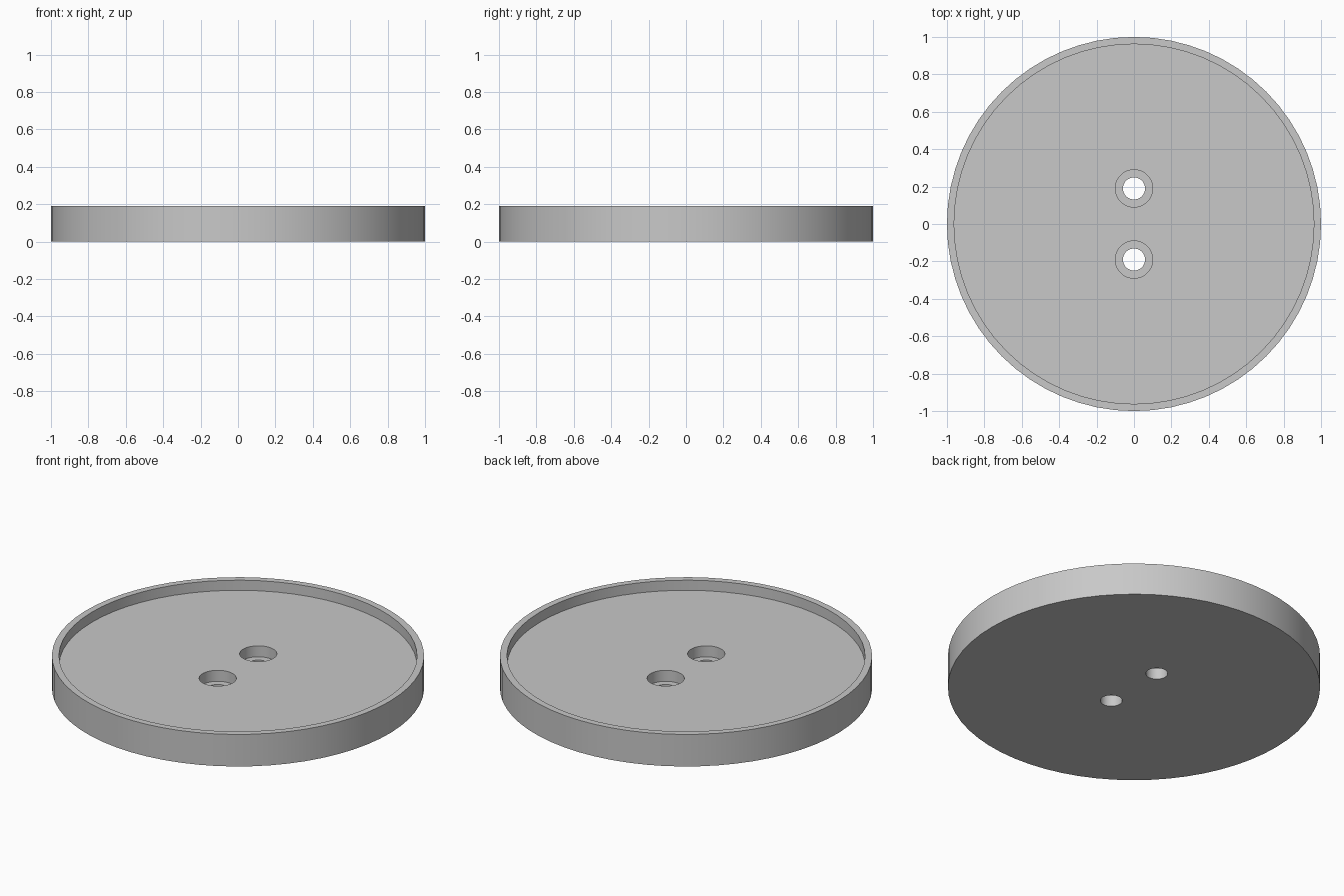
import bpy, bmesh, math

default = bpy.data.objects.get("Cube")
if default:
    bpy.data.objects.remove(default, do_unlink=True)

HEIGHT, FLOOR, SHELF = 0.19, 0.13, 0.065
HOLE_Y = 0.19

grey = bpy.data.materials.new("plain grey")
grey.use_nodes = True
colour = (0.58, 0.58, 0.58, 1)
grey.diffuse_color = colour
grey.node_tree.nodes["Principled BSDF"].inputs["Base Color"].default_value = colour


def lathe(name, profile, sides, y=0):
    """Turn an (r, z) profile around the z axis into a closed solid."""
    bm = bmesh.new()
    verts = [bm.verts.new((0, -r, z)) for r, z in profile]
    edges = [bm.edges.new(pair) for pair in zip(verts, verts[1:])]
    bmesh.ops.spin(bm, geom=verts + edges, cent=(0, 0, 0), axis=(0, 0, 1),
                   angle=math.tau, steps=sides, use_duplicate=False)
    bmesh.ops.remove_doubles(bm, verts=bm.verts, dist=0.0001)
    # Merge the flat fans into single faces
    bmesh.ops.dissolve_limit(bm, angle_limit=0.002, verts=bm.verts, edges=bm.edges)
    bmesh.ops.recalc_face_normals(bm, faces=bm.faces)
    mesh = bpy.data.meshes.new(name)
    bm.to_mesh(mesh)
    bm.free()
    mesh.materials.append(grey)
    obj = bpy.data.objects.new(name, mesh)
    obj.location.y = y
    bpy.context.collection.objects.link(obj)
    return obj


# Shallow round dish with a thin raised rim
dish = lathe("round_dish", [(0, 0), (1, 0), (1, HEIGHT), (0.962, HEIGHT),
                            (0.962, FLOOR), (0, FLOOR)], 64)

# Two stepped screw holes
bpy.context.view_layer.objects.active = dish
for side in (-1, 1):
    cutter = lathe("screw_hole_cutter", [(0, -0.1), (0.059, -0.1), (0.059, SHELF),
                                         (0.1, SHELF), (0.1, 0.3), (0, 0.3)],
                   48, side * HOLE_Y)
    cutter.hide_render = True
    cut = dish.modifiers.new("screw hole", 'BOOLEAN')
    cut.operation = 'DIFFERENCE'
    cut.solver = 'EXACT'
    cut.object = cutter
    bpy.ops.object.modifier_apply(modifier=cut.name)
    bpy.data.objects.remove(cutter, do_unlink=True)

# Smooth walls with sharp rims
bpy.ops.object.select_all(action='DESELECT')
dish.select_set(True)
bpy.ops.object.shade_smooth_by_angle(angle=math.radians(30))
